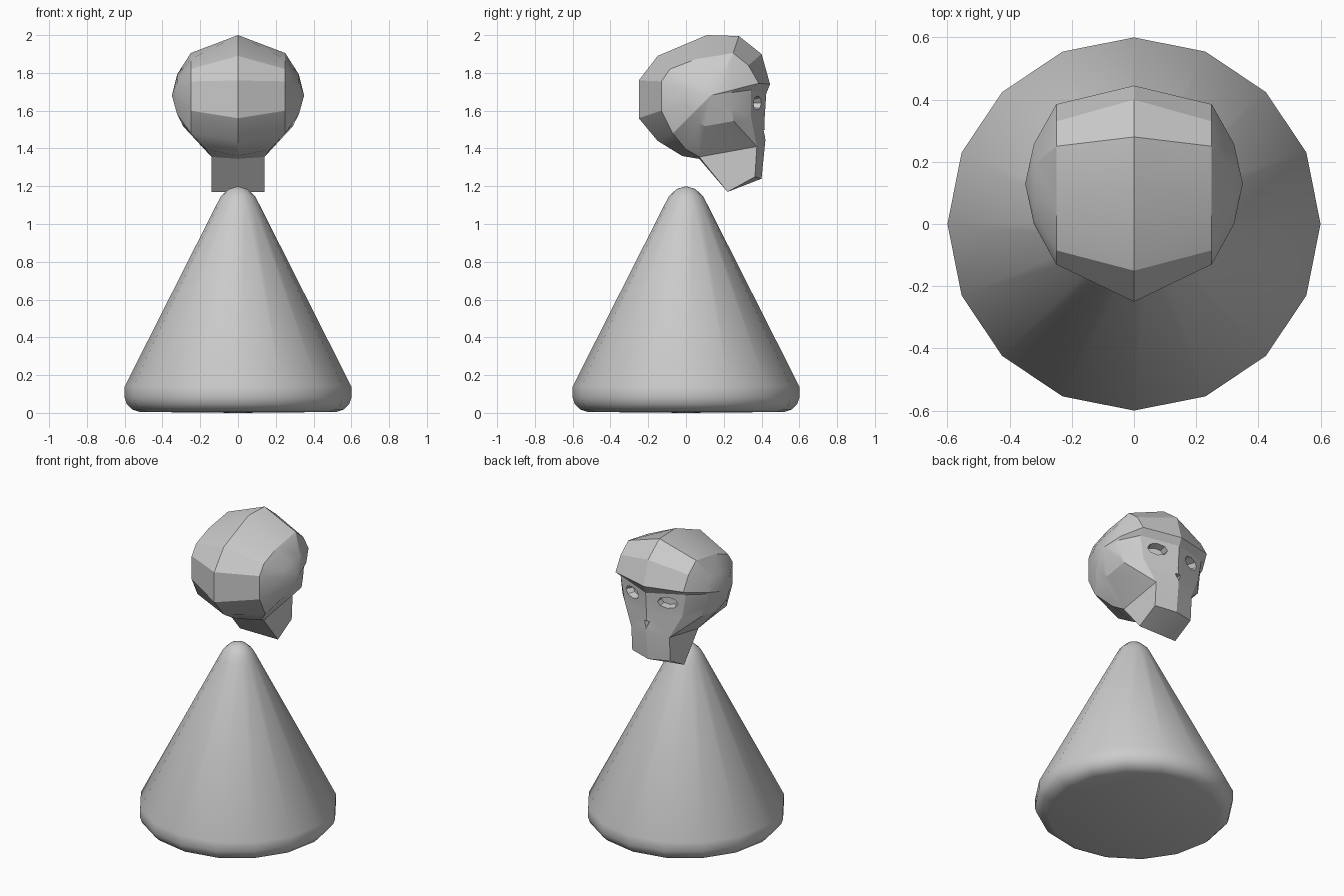
import bpy, bmesh, math
from mathutils import Vector

if "Cube" in bpy.data.objects:
    bpy.data.objects.remove(bpy.data.objects["Cube"])


def make_object(name, bm, angle=30):
    bmesh.ops.remove_doubles(bm, verts=bm.verts, dist=1e-4)
    bmesh.ops.recalc_face_normals(bm, faces=bm.faces)
    mesh = bpy.data.meshes.new(name)
    bm.to_mesh(mesh)
    bm.free()
    ob = bpy.data.objects.new(name, mesh)
    bpy.context.collection.objects.link(ob)
    bpy.ops.object.select_all(action='DESELECT')
    ob.select_set(True)
    bpy.context.view_layer.objects.active = ob
    bpy.ops.object.shade_smooth_by_angle(angle=math.radians(angle))
    return ob


# Cone body: 16-sided turned profile (radius, height)
profile = [(0, 0), (.52, .005), (.56, .018), (.588, .045), (.6, .08), (.6, .14),
           (.115, 1.10), (.09, 1.147), (.05, 1.185), (0, 1.2)]
bm = bmesh.new()
vs = [bm.verts.new((r, 0, z)) for r, z in profile]
edges = [bm.edges.new(p) for p in zip(vs, vs[1:])]
bmesh.ops.spin(bm, geom=vs + edges, axis=(0, 0, 1), cent=(0, 0, 0),
               angle=math.tau, steps=16, use_duplicate=False)
make_object("cone_body", bm, 40)

# Skull: middle outline (y, z), matched to a side outline (x, y, z)
middle = [(-.25, 1.76), (-.15, 1.89), (.11, 2.0), (.28, 1.995), (.40, 1.90),
          (.445, 1.74), (.425, 1.69), (.415, 1.54), (.42, 1.44), (.40, 1.24),
          (.22, 1.17), (.07, 1.345), (-.02, 1.36), (-.15, 1.44), (-.25, 1.56)]
side = [(.25, -.13, 1.755), (.25, -.085, 1.82), (.25, .05, 1.872), (.25, .25, 1.905),
        (.25, .33, 1.84), (.25, .385, 1.745), (.24, .345, 1.71), (.215, .345, 1.56),
        (.14, .375, 1.41), (.14, .365, 1.25), (.14, .22, 1.17), (.14, .07, 1.355),
        (.17, 0, 1.395), (.25, -.07, 1.48), (.25, -.13, 1.60)]
JAW = (8, 9, 10)
pole = Vector((.35, .13, 1.68))
bm = bmesh.new()
for s in (1, -1):
    def mirrored(p):
        return bm.verts.new((s * p[0], p[1], p[2]))
    c = [mirrored((0, *p)) for p in middle]
    r = [mirrored(p) for p in side]
    temple = []
    for p in side:
        q = Vector(p).lerp(pole, .5)
        q.x = p[0] + .72 * (.35 - p[0])
        temple.append(mirrored(q))
    tip = mirrored(pole)
    n = len(c)
    for i in range(n):
        j = (i + 1) % n
        bm.faces.new((c[i], c[j], r[j], r[i]))
        if i not in JAW:
            bm.faces.new((r[i], r[j], temple[j], temple[i]))
            bm.faces.new((temple[i], temple[j], tip))
    # jaw side and the cheek above it
    bm.faces.new((r[8], r[9], r[10], r[11]))
    bm.faces.new((r[8], r[11], temple[11], temple[8]))
    bm.faces.new((temple[8], temple[11], tip))
    bmesh.ops.delete(bm, geom=[temple[9], temple[10]], context='VERTS')
skull = make_object("skull", bm, 22)


# Eye and nose sockets
def carve(loc, radii, depth, sides, turn):
    bpy.ops.mesh.primitive_cone_add(vertices=sides, radius1=.75, radius2=1.15,
                                    depth=depth, location=loc,
                                    rotation=(math.radians(-90), 0, turn))
    cutter = bpy.context.object
    cutter.scale = (radii[0], radii[1], 1)
    cutter.hide_render = True
    mod = skull.modifiers.new("socket", 'BOOLEAN')
    mod.operation = 'DIFFERENCE'
    mod.solver = 'EXACT'
    mod.object = cutter
    bpy.context.view_layer.objects.active = skull
    bpy.ops.object.modifier_apply(modifier=mod.name)
    bpy.data.objects.remove(cutter)


for s in (1, -1):
    carve((s * .135, .39, 1.64), (.072, .042), .12, 8, -s * .32)
carve((0, .42, 1.485), (.026, .03), .08, 3, 0)
